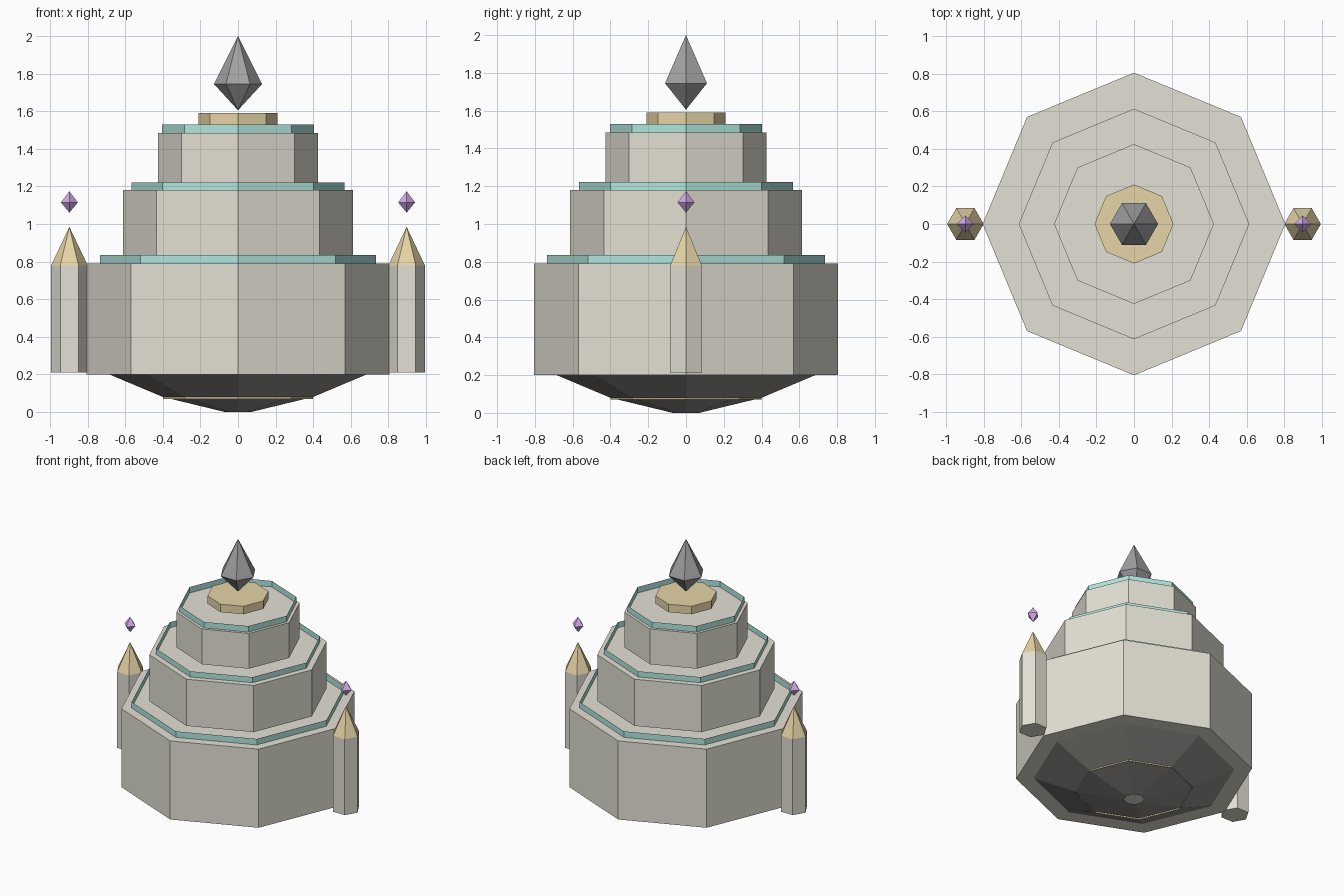
import bpy, bmesh
from math import cos, sin, pi

if "Cube" in bpy.data.objects:
    bpy.data.objects.remove(bpy.data.objects["Cube"])


def material(name, rgb):
    m = bpy.data.materials.new(name)
    m.diffuse_color = (*rgb, 1)
    m.use_nodes = True
    m.node_tree.nodes["Principled BSDF"].inputs["Base Color"].default_value = m.diffuse_color
    return m


STONE = material("stone", (0.77, 0.75, 0.66))
TEAL = material("teal", (0.45, 0.80, 0.74))
GOLD = material("gold", (0.79, 0.66, 0.38))
DARK = material("dark_stone", (0.30, 0.29, 0.27))
SLATE = material("slate", (0.36, 0.36, 0.37))
PURPLE = material("purple", (0.66, 0.42, 0.82))


def lathe(name, profile, sides, mat, x=0.0, caps=True):
    """Faceted solid from (radius, z) points, bottom to top; radius 0 is a tip."""
    bm = bmesh.new()
    rings = []
    for r, z in profile:
        n = sides if r else 1
        rings.append([bm.verts.new((x + r * cos(2 * pi * i / sides),
                                    r * sin(2 * pi * i / sides), z))
                      for i in range(n)])
    for a, b in zip(rings, rings[1:]):
        for i in range(sides):
            j = (i + 1) % sides
            if len(a) == 1:
                bm.faces.new((a[0], b[j], b[i]))
            elif len(b) == 1:
                bm.faces.new((a[i], a[j], b[0]))
            else:
                bm.faces.new((a[i], a[j], b[j], b[i]))
    if caps:
        if len(rings[0]) > 1:
            bm.faces.new(rings[0][::-1])
        if len(rings[-1]) > 1:
            bm.faces.new(rings[-1])
    mesh = bpy.data.meshes.new(name)
    bm.to_mesh(mesh)
    bm.free()
    mesh.materials.append(mat)
    ob = bpy.data.objects.new(name, mesh)
    bpy.context.collection.objects.link(ob)
    return ob


# Tapered underside: two open frustums with a thin gold band between them
lathe("upper_underside", [(0.40, 0.08), (0.685, 0.20)], 8, DARK, caps=False)
lathe("lower_underside", [(0.07, 0.0), (0.40, 0.08)], 8, DARK, caps=False)
lathe("underside_band", [(0.40, 0.07), (0.40, 0.083)], 8, GOLD, caps=False)

# Stacked octagonal tiers, each topped by a thin open teal rim
tiers = [(0.805, 0.20, 0.79, 0.735, 0.835),
         (0.613, 0.83, 1.18, 0.567, 1.222),
         (0.425, 1.22, 1.485, 0.403, 1.53)]
for n, (r, z0, z1, rim_r, rim_top) in enumerate(tiers, 1):
    lathe(f"tier_{n}", [(r, z0), (r, z1)], 8, STONE)
    lathe(f"teal_rim_{n}", [(rim_r, z1), (rim_r, rim_top)], 8, TEAL, caps=False)

# Gold plinth and floating top crystal
lathe("top_plinth", [(0.21, 1.53), (0.21, 1.59)], 8, GOLD)
lathe("top_crystal", [(0, 1.605), (0.128, 1.745), (0, 2.0)], 6, SLATE)

# Side towers with gold spires and floating gems
for side, s in (("left", -1), ("right", 1)):
    x = s * 0.897
    lathe(f"{side}_tower", [(0.097, 0.21), (0.097, 0.78)], 6, STONE, x)
    lathe(f"{side}_spire", [(0.097, 0.78), (0, 0.985)], 6, GOLD, x)
    lathe(f"{side}_gem", [(0, 1.06), (0.045, 1.115), (0, 1.175)], 4, PURPLE, x)
